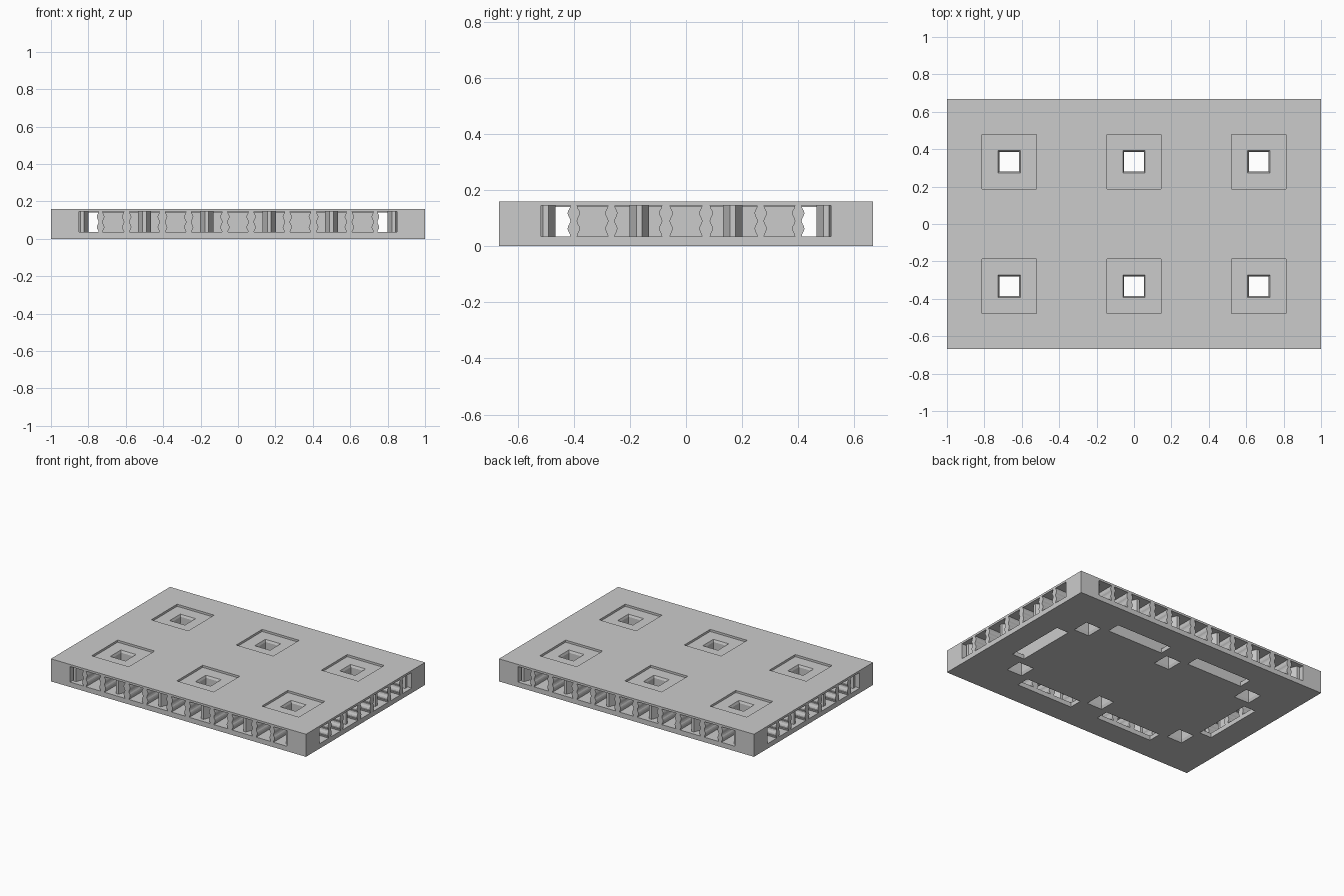
import bpy, bmesh, math

if "Cube" in bpy.data.objects:
    bpy.data.objects.remove(bpy.data.objects["Cube"], do_unlink=True)

W, D, H = 1.0, 0.667, 0.16          # half width, half depth, height
LOW, HIGH = 0.035, 0.145            # side opening heights
SIGNS = (-1, 1)

grey = bpy.data.materials.new("plain grey")
grey.use_nodes = True
colour = (0.6, 0.6, 0.6, 1)
grey.diffuse_color = colour
grey.node_tree.nodes["Principled BSDF"].inputs["Base Color"].default_value = colour


def loft(bm, rings):
    """Skin a stack of matching closed rings into a capped solid."""
    rings = [[bm.verts.new(p) for p in ring] for ring in rings]
    for a, b in zip(rings, rings[1:]):
        for i in range(len(a)):
            j = (i + 1) % len(a)
            bm.faces.new((a[i], a[j], b[j], b[i]))
    bm.faces.new(rings[0])
    bm.faces.new(rings[-1])


def square(x, y, hx, hy, z):
    return [(x + sx * hx, y + sy * hy, z)
            for sx, sy in ((-1, -1), (1, -1), (1, 1), (-1, 1))]


def box(bm, x, y, hx, hy, z0, z1):
    loft(bm, [square(x, y, hx, hy, z0), square(x, y, hx, hy, z1)])


def finish(bm, name):
    bmesh.ops.recalc_face_normals(bm, faces=bm.faces)
    mesh = bpy.data.meshes.new(name)
    bm.to_mesh(mesh)
    bm.free()
    mesh.materials.append(grey)
    obj = bpy.data.objects.new(name, mesh)
    bpy.context.collection.objects.link(obj)
    return obj


def opening_profile(centre, half, wavy_left, wavy_right, steps=12):
    """Tall opening whose chosen sides ripple in and out."""
    def side(sign, wavy):
        pts = []
        for i in range(steps + 1):
            t = i / steps
            ripple = 0.005 * math.cos(4 * math.pi * t) if wavy else 0
            pts.append((centre + sign * (half - 0.003 + ripple), LOW + t * (HIGH - LOW)))
        return pts
    return side(1, wavy_right) + side(-1, wavy_left)[::-1]


def side_opening(bm, centre, half, along_y, inner, outer, end=0):
    profile = opening_profile(centre, half, end >= 0, end <= 0)
    if along_y:
        loft(bm, [[(u, d, z) for u, z in profile] for d in (inner, outer)])
    else:
        loft(bm, [[(d, u, z) for u, z in profile] for d in (inner, outer)])


# Slab and everything that is cut from it
bm = bmesh.new()
box(bm, 0, 0, W, D, 0, H)
slab = finish(bm, "slab")

cut = bmesh.new()
for s in SIGNS:
    # Hidden channel running round the core
    box(cut, 0, s * 0.45, 0.83, 0.05, 0.03, 0.14)
    box(cut, s * 0.78, 0, 0.05, 0.5, 0.03, 0.14)
    # Long slots in the underside
    box(cut, s * 0.78, 0, 0.047, 0.22, -0.02, 0.08)
    for t in SIGNS:
        box(cut, s * 0.33, t * 0.45, 0.22, 0.047, -0.02, 0.08)

    # Openings in the long and short walls: centre, half width
    for c, half in ((0, 0.053), (0.167, 0.08), (0.333, 0.053),
                    (0.5, 0.078), (0.667, 0.055), (0.8, 0.053)):
        for t in SIGNS if c else (1,):
            end = t if c == 0.8 else 0
            side_opening(cut, t * c, half, True, s * 0.488, s * (D + 0.05), end)
    for c, half in ((0, 0.055), (0.17, 0.082), (0.333, 0.053), (0.467, 0.053)):
        for t in SIGNS if c else (1,):
            end = t if c == 0.467 else 0
            side_opening(cut, t * c, half, False, s * 0.82, s * (W + 0.05), end)

# Square recesses with flared through-holes
for x in (-0.667, 0, 0.667):
    for y in (-0.333, 0.333):
        box(cut, x, y, 0.145, 0.145, 0.145, H + 0.05)
        loft(cut, [square(x, y, h, h, z) for h, z in
                   ((0.06, -0.02), (0.06, 0), (0.053, 0.02),
                    (0.053, 0.13), (0.06, 0.146), (0.06, 0.155))])
cutter = finish(cut, "slab_cutter")
cutter.hide_render = True

mod = slab.modifiers.new("openings", "BOOLEAN")
mod.operation = "DIFFERENCE"
mod.solver = "EXACT"
mod.use_self = True
mod.object = cutter
bpy.context.view_layer.objects.active = slab
bpy.ops.object.modifier_apply(modifier=mod.name)
bpy.data.objects.remove(cutter, do_unlink=True)

# Faceted posts standing inside the wide openings
hexagon = ((-0.01, -0.06), (0.01, -0.06), (0.035, 0),
           (0.01, 0.06), (-0.01, 0.06), (-0.035, 0))
posts = bmesh.new()
for s in SIGNS:
    for t in SIGNS:
        for c in (0.167, 0.5, 0.833):
            loft(posts, [[(t * c + u, s * 0.58 + v, z) for u, v in hexagon]
                         for z in (0.03, 0.15)])
        for c in (0.167, 0.5):
            loft(posts, [[(s * 0.91 + v, t * c + u, z) for u, v in hexagon]
                         for z in (0.03, 0.15)])
finish(posts, "wall_posts")
